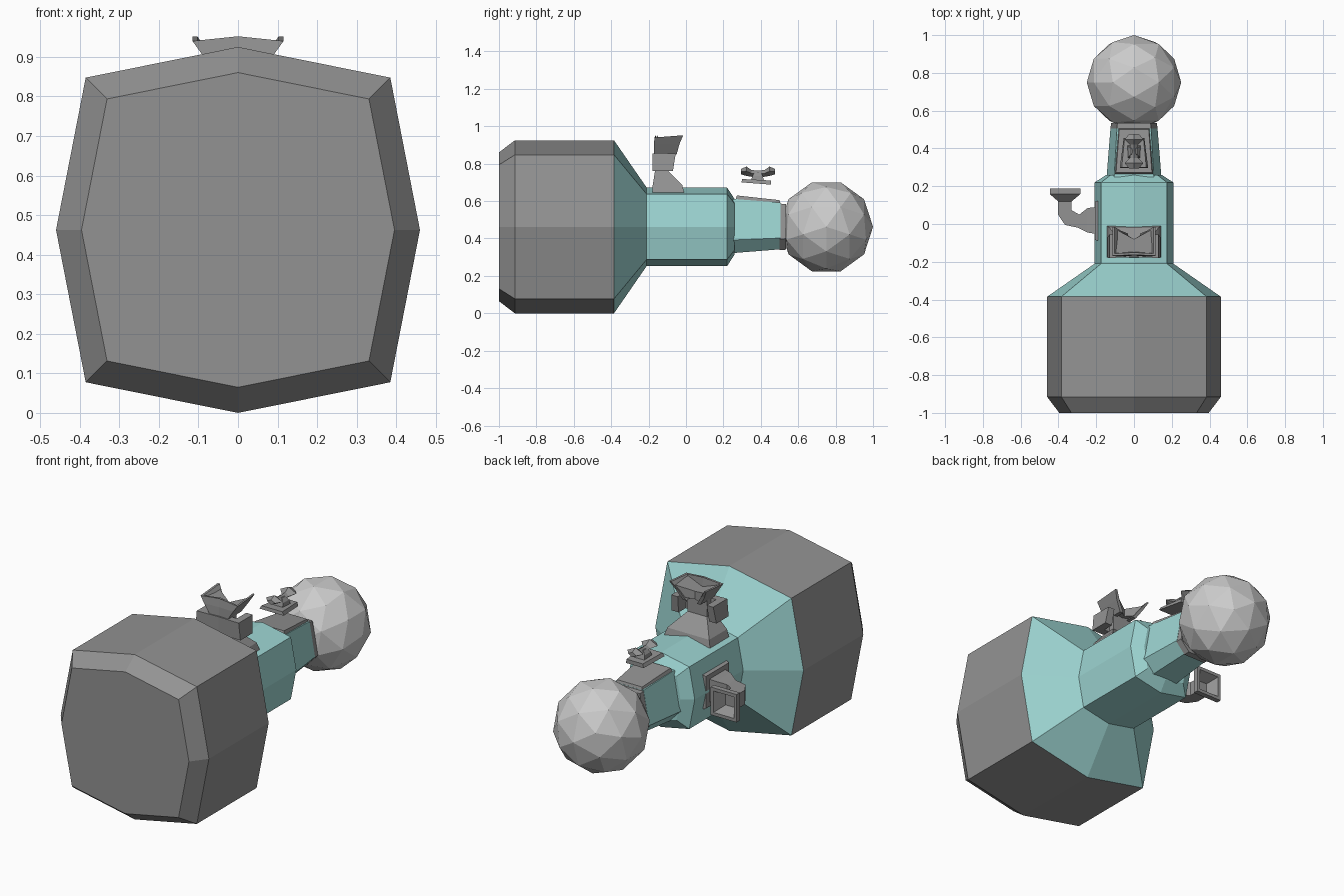
import bpy, bmesh, math

if "Cube" in bpy.data.objects:
    bpy.data.objects.remove(bpy.data.objects["Cube"])


def material(name, r, g, b):
    m = bpy.data.materials.new(name)
    m.diffuse_color = (r, g, b, 1)
    m.use_nodes = True
    m.node_tree.nodes["Principled BSDF"].inputs["Base Color"].default_value = m.diffuse_color
    return m


teal = material("teal", .335, .66, .64)
dark = material("dark_grey", .29, .29, .29)


def finish(bm, name, mat):
    bmesh.ops.recalc_face_normals(bm, faces=bm.faces)
    me = bpy.data.meshes.new(name)
    bm.to_mesh(me)
    bm.free()
    ob = bpy.data.objects.new(name, me)
    bpy.context.collection.objects.link(ob)
    me.materials.append(mat)
    return ob


def loft(name, rings, mat=dark, cap_start=True, cap_end=True):
    """Skin a list of equal-length point rings."""
    bm = bmesh.new()
    vs = [[bm.verts.new(p) for p in r] for r in rings]
    n = len(rings[0])
    for a, b in zip(vs, vs[1:]):
        for i in range(n):
            j = (i + 1) % n
            bm.faces.new((a[i], a[j], b[j], b[i]))
    if cap_start:
        bm.faces.new(vs[0])
    if cap_end:
        bm.faces.new(vs[-1])
    return finish(bm, name, mat)


def octagon(y, s):
    pts = [(0, .4625), (.385, .385), (.46, 0), (.385, -.385),
           (0, -.4625), (-.385, -.385), (-.46, 0), (-.385, .385)]
    return [(x * s, y, .4625 + z * s) for x, z in pts]


def hexagon(y, s, cz):
    pts = [(.105, .145), (.145, -.075), (.08, -.145)]
    pts += [(-x, z) for x, z in reversed(pts)]
    return [(x * s, y, cz + z * s) for x, z in pts]


def rect_z(z, hx, y0, y1, tilt=0.0, hx1=None):
    hx1 = hx if hx1 is None else hx1
    return [(-hx, y0, z - tilt), (hx, y0, z - tilt), (hx1, y1, z), (-hx1, y1, z)]


# Large drum with bevelled front
loft("drum", [octagon(-1, .86), octagon(-.915, 1), octagon(-.385, 1)], cap_end=False)

# Teal shoulder and neck
loft("neck", [octagon(-.385, 1), octagon(-.21, .453), octagon(.22, .453),
              octagon(.26, .32)], teal, cap_start=False)

# Tapered barrel, end collar and ball
loft("barrel", [hexagon(.25, 1, .467), hexagon(.505, .86, .467)], teal)
loft("collar", [hexagon(.5, .86, .462), hexagon(.535, .84, .462)])
bpy.ops.mesh.primitive_ico_sphere_add(subdivisions=2, radius=.25, location=(0, .75, .4625),
                                      rotation=(0, math.pi / 2, 0))
bpy.context.object.name = "ball"

# Sloping plate on the barrel
loft("barrel_plate", [
    [(-.105, .262, .60), (.105, .262, .60), (.085, .51, .575), (-.085, .51, .575)],
    [(-.095, .272, .63), (.095, .272, .63), (.078, .5, .605), (-.078, .5, .605)]])

# Floating wing knob and its base
loft("knob_base", [rect_z(.688, .075, .297, .455, -.012, .055),
                   rect_z(.710, .065, .30, .455, -.008, .05)])
loft("knob_hub", [rect_z(.70, .035, .345, .42), rect_z(.735, .03, .355, .41),
                  rect_z(.755, .015, .37, .40)])


def diamond(y, hx, cz, hz):
    return [(-hx, y, cz), (0, y, cz - hz), (hx, y, cz), (0, y, cz + hz)]


for k, side in (("front", -1), ("back", 1)):
    loft("knob_wing_" + k, [diamond(.385 + side * d, hx, cz, hz) for d, hx, cz, hz in
                            ((0, .016, .745, .018), (.035, .022, .748, .018),
                             (.062, .05, .76, .025), (.092, .025, .757, .014))])

# Top fitting: foot and column
loft("top_foot", [rect_z(.645, .142, -.178, -.01), rect_z(.685, .13, -.178, -.02),
                  rect_z(.765, .06, -.165, -.10)])
loft("top_column", [rect_z(.74, .06, -.165, -.10), rect_z(.88, .06, -.165, -.10)])


# U-shaped shield and flared hopper, both open towards the back
def u_ring(z, hx, y0, y1, t, rise=0.0):
    return [(-hx, y0, z - rise), (0, y0 + .005, z), (hx, y0, z - rise), (hx, y1, z),
            (hx - t, y1, z), (hx - t, y0 + t, z - rise),
            (0, y0 + t + .005, z), (-hx + t, y0 + t, z - rise),
            (-hx + t, y1, z), (-hx, y1, z)]


loft("top_shield", [u_ring(.76, .14, -.178, -.07, .045),
                    u_ring(.855, .13, -.18, -.055, .04)])
loft("top_hopper", [u_ring(.85, .055, -.172, -.05, .022),
                    u_ring(.905, .09, -.172, -.035, .02),
                    u_ring(.952, .115, -.168, -.015, .012, .012)])


# Sloped hopper floor with a notched back edge
def floor_ring(z, hx, y1, sag):
    return [(-hx, -.165, z), (0, -.165, z - sag), (hx, -.165, z),
            (hx, y1, z), (0, -.08, z - sag), (-hx, y1, z)]


loft("hopper_floor", [floor_ring(.865, .05, -.05, .01), floor_ring(.935, .102, -.025, .035)])

# Side horn: mounting plate, elbow pipe and hollow square mouth
ZC = .463


def span(a, b, h):
    """Square section across the line a-b in plan, half height h."""
    return [(*a, ZC - h), (*b, ZC - h), (*b, ZC + h), (*a, ZC + h)]


loft("side_plate", [span((-.18, -.09), (-.18, .125), .10),
                    span((-.207, -.085), (-.207, .12), .09)])
loft("side_horn", [
    span((-.19, -.055), (-.19, .09), .065),
    span((-.245, -.045), (-.245, .085), .06),
    span((-.295, -.02), (-.29, .05), .04),
    span((-.365, -.005), (-.325, .07), .04),
    span((-.402, .05), (-.33, .075), .04),
    span((-.402, .12), (-.33, .12), .04),
    span((-.445, .158), (-.284, .158), .078),
    span((-.445, .187), (-.284, .187), .078),
    span((-.428, .187), (-.302, .187), .06),
    span((-.395, .13), (-.337, .13), .03)])
